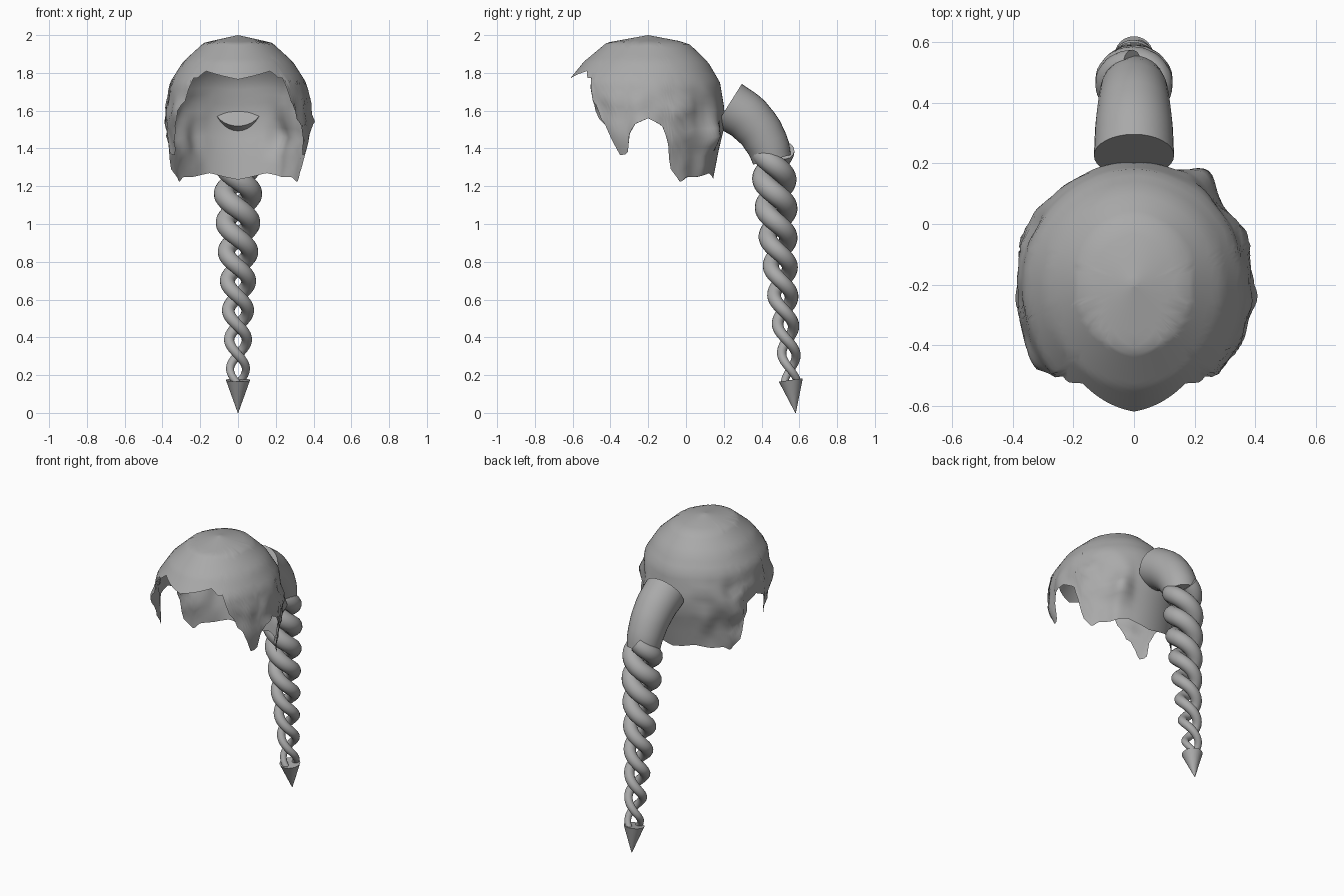
import bpy, bmesh, math
from mathutils import Vector, noise

if "Cube" in bpy.data.objects:
    bpy.data.objects.remove(bpy.data.objects["Cube"])

hair = bpy.data.materials.new("hair_grey")
hair.diffuse_color = (0.4, 0.4, 0.4, 1)
hair.use_nodes = True
hair.node_tree.nodes["Principled BSDF"].inputs["Base Color"].default_value = hair.diffuse_color


def finish(bm, name, angle):
    me = bpy.data.meshes.new(name)
    bmesh.ops.recalc_face_normals(bm, faces=bm.faces)
    bm.to_mesh(me)
    bm.free()
    me.materials.append(hair)
    ob = bpy.data.objects.new(name, me)
    bpy.context.collection.objects.link(ob)
    bpy.ops.object.select_all(action='DESELECT')
    ob.select_set(True)
    bpy.context.view_layer.objects.active = ob
    bpy.ops.object.shade_smooth_by_angle(angle=math.radians(angle))
    return ob


def lerp_table(table, v):
    """Linear lookup in rows sorted by their first value."""
    if v <= table[0][0]:
        return table[0][1:]
    for a, b in zip(table, table[1:]):
        if v <= b[0]:
            f = (v - a[0]) / (b[0] - a[0])
            return [p + (q - p) * f for p, q in zip(a[1:], b[1:])]
    return table[-1][1:]


def sweep(name, path, radii, sides):
    """Capped round tube along a path."""
    bm = bmesh.new()
    rings = []
    for i, p in enumerate(path):
        t = (path[min(i + 1, len(path) - 1)] - path[max(i - 1, 0)]).normalized()
        n = t.cross(Vector((1, 0, 0))).normalized()
        b = n.cross(t)
        angs = [math.tau * k / sides for k in range(sides)]
        rings.append([bm.verts.new(p + radii[i] * (n * math.cos(a) + b * math.sin(a))) for a in angs])
    for r, q in zip(rings, rings[1:]):
        for k in range(sides):
            j = (k + 1) % sides
            bm.faces.new((r[k], r[j], q[j], q[k]))
    bm.faces.new(rings[0])
    bm.faces.new(rings[-1])
    return finish(bm, name, 50)


# Hair cap: dome profile as (height, side, front, back radius)
DOME = [(1.22, .36, .36, .34), (1.4, .375, .40, .375), (1.5, .39, .43, .40),
        (1.6, .39, .43, .405), (1.75, .36, .43, .38), (1.86, .29, .34, .315),
        (1.96, .18, .22, .21), (2.0, 0, 0, 0)]
# Hem height by angle from the front, in degrees
HEM = [(0, 1.765), (15, 1.785), (32, 1.81), (39, 1.77), (44, 1.775), (46, 1.66),
       (51, 1.62), (53, 1.56), (58, 1.53), (62, 1.46), (67, 1.365), (74, 1.37),
       (76, 1.47), (81, 1.53), (90, 1.56), (101, 1.52), (106, 1.42), (109, 1.30),
       (120, 1.22), (127, 1.25), (140, 1.25), (156, 1.27), (168, 1.25), (180, 1.235)]


def cap_point(deg, z):
    side, front, back = lerp_table(DOME, z)
    a = math.radians(deg)
    x, c = math.sin(a), math.cos(a)
    p = Vector((side * x, -c * (front if c > 0 else back), z))
    # tousled locks low on the sides
    d = abs(deg)
    w = max(0, min(1, (1.75 - z) / .12)) * max(0, min(1, (d - 38) / 15, (160 - d) / 20))
    k = 1 + w * .07 * noise.noise(Vector((p.x * 9, p.y * 9, z * 11)) + Vector((3.1, 7.7, 1.3)))
    # lock sticking out behind one ear
    k += .15 * math.exp(-((deg - 146) / 9) ** 2 - ((z - 1.46) / .09) ** 2)
    return Vector((p.x * k, -.2 + p.y * k, z))


COLS, ROWS = 160, 22
bm = bmesh.new()
crown = bm.verts.new((0, -.2, 2))
cols = []
for i in range(COLS):
    deg = -180 + 360 * i / COLS
    hem = lerp_table(HEM, abs(deg))[0]
    cols.append([bm.verts.new(cap_point(deg, 2 - (2 - hem) * (j / ROWS) ** 1.6))
                 for j in range(1, ROWS + 1)])
for i in range(COLS):
    a, b = cols[i], cols[(i + 1) % COLS]
    bm.faces.new((crown, a[0], b[0]))
    for j in range(ROWS - 1):
        bm.faces.new((a[j], a[j + 1], b[j + 1], b[j]))
finish(bm, "hair_cap", 60)

# Ponytail base: thick bent tube
ARC = [(0, .225, 1.63, .132), (.3, .32, 1.57, .128), (.55, .39, 1.495, .12),
       (.8, .437, 1.41, .112), (1, .455, 1.34, .103)]
steps = [lerp_table(ARC, k / 12) for k in range(13)]
sweep("ponytail_base", [Vector((0, y, z)) for y, z, r in steps], [s[2] for s in steps], 32)

# Braid: two strands wound round a gently leaning axis
AXIS = [(.15, .557), (.26, .55), (.5, .523), (.8, .497), (1.0, .482), (1.2, .47), (1.42, .455)]
N = 150
for s, name in enumerate(("braid_strand_a", "braid_strand_b")):
    path, radii = [], []
    for i in range(N + 1):
        z = .15 + 1.24 * i / N
        t = min(1, max(0, (z - .2) / .95))
        wind = .041 + .03 * t
        a = math.pi * ((z - .23) / .155 + s)
        path.append(Vector((wind * math.cos(a), lerp_table(AXIS, z)[0] - wind * .85 * math.sin(a), z)))
        radii.append(.02 + .037 * t)
    sweep(name, path, radii, 14)

# Pointed tip
sweep("braid_tip", [Vector((0, .555, .174)), Vector((0, .58, .0))], [.064, .0015], 24)
